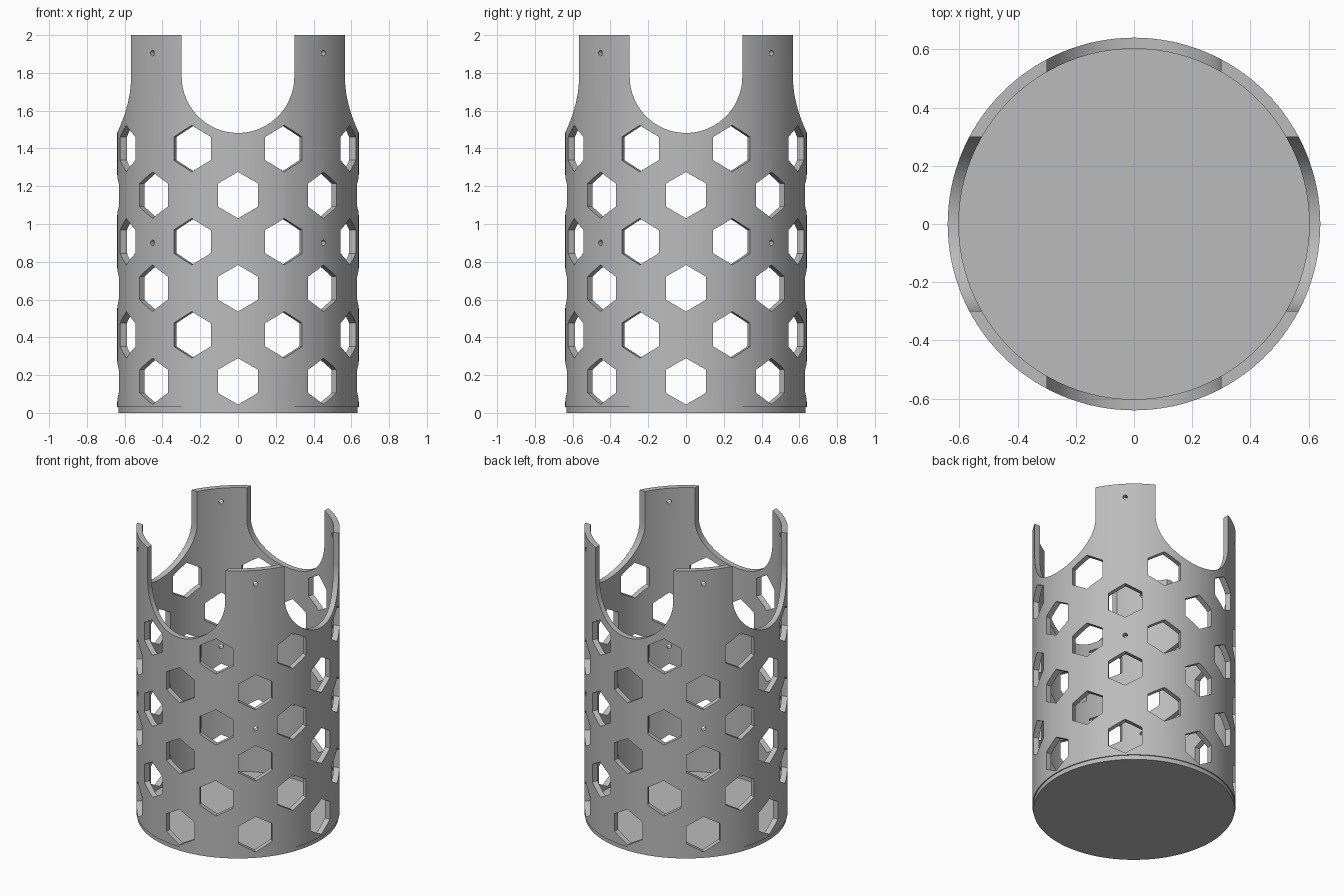
import bpy, bmesh, math
from mathutils import Matrix

cube = bpy.data.objects.get("Cube")
if cube:
    bpy.data.objects.remove(cube)

OUTER, INNER, HEIGHT, FLOOR = 0.64, 0.602, 2.0, 0.03
SEGMENTS = 128

grey = bpy.data.materials.new("plain_grey")
grey.use_nodes = True
colour = (0.5, 0.5, 0.5, 1)
grey.diffuse_color = colour
grey.node_tree.nodes["Principled BSDF"].inputs["Base Color"].default_value = colour


def make_object(name, bm):
    bmesh.ops.recalc_face_normals(bm, faces=bm.faces)
    mesh = bpy.data.meshes.new(name)
    bm.to_mesh(mesh)
    bm.free()
    mesh.materials.append(grey)
    obj = bpy.data.objects.new(name, mesh)
    bpy.context.collection.objects.link(obj)
    return obj


def lathe(name, profile):
    """Spin a closed (radius, height) outline around z."""
    bm = bmesh.new()
    verts = [bm.verts.new((r, 0, z)) for r, z in profile]
    edges = [bm.edges.new((v, verts[i - 1])) for i, v in enumerate(verts)]
    bmesh.ops.spin(bm, geom=verts + edges, axis=(0, 0, 1), cent=(0, 0, 0),
                   angle=math.tau, steps=SEGMENTS, use_merge=True)
    bmesh.ops.remove_doubles(bm, verts=bm.verts, dist=1e-5)
    return make_object(name, bm)


def add_radial_prism(bm, sides, radius, degrees, z):
    """Prism through the wall, pointing outward at the given bearing."""
    place = (Matrix.Rotation(math.radians(degrees), 4, "Z")
             @ Matrix.Translation((0, OUTER, z))
             @ Matrix.Rotation(math.pi / 2, 4, "X"))
    bmesh.ops.create_cone(bm, cap_ends=True, segments=sides, radius1=radius,
                          radius2=radius, depth=0.3, matrix=place)


def arch_cutter(name, degrees):
    """Round-bottomed slot running right across the top."""
    half, centre_z, steps = 0.298, 1.78, 48
    bm = bmesh.new()
    outline = [(half, HEIGHT + 0.2), (-half, HEIGHT + 0.2)]
    for i in range(steps + 1):
        a = math.pi * (1 + i / steps)
        outline.append((half * math.cos(a), centre_z + half * math.sin(a)))
    face = bm.faces.new([bm.verts.new((x, -1, z)) for x, z in outline])
    out = bmesh.ops.extrude_face_region(bm, geom=[face])
    moved = [v for v in out["geom"] if isinstance(v, bmesh.types.BMVert)]
    bmesh.ops.translate(bm, verts=moved, vec=(0, 2, 0))
    bmesh.ops.rotate(bm, verts=bm.verts,
                     matrix=Matrix.Rotation(math.radians(degrees), 3, "Z"))
    return make_object(name, bm)


def cut(target, cutter):
    bpy.context.view_layer.objects.active = target
    mod = target.modifiers.new("cut", "BOOLEAN")
    mod.operation = "DIFFERENCE"
    mod.solver = "EXACT"
    mod.object = cutter
    bpy.ops.object.modifier_apply(modifier=mod.name)
    bpy.data.objects.remove(cutter)


# Base plate, slightly narrower than the wall
base_plate = lathe("base_plate", [(0, 0), (0.633, 0), (0.633, FLOOR), (0, FLOOR)])

# Cylindrical wall
wall = lathe("perforated_wall", [(INNER, FLOOR), (OUTER, FLOOR),
                                 (OUTER, HEIGHT), (INNER, HEIGHT)])

# Staggered rows of hexagonal holes, plus the pin holes
bm = bmesh.new()
for row in range(6):
    for i in range(8):
        add_radial_prism(bm, 6, 0.123, 45 * i + 22.5 * (row % 2), 0.167 + 0.2465 * row)
for z in (0.9, 1.905):
    for i in range(4):
        add_radial_prism(bm, 16, 0.015, 45 + 90 * i, z)
cut(wall, make_object("hole_cutter", bm))

# Four arched openings that leave the upright tabs
for degrees in (0, 90):
    cut(wall, arch_cutter("arch_cutter", degrees))

# Smooth curved surfaces, sharp cut edges
for obj in (base_plate, wall):
    bpy.ops.object.select_all(action="DESELECT")
    obj.select_set(True)
    bpy.context.view_layer.objects.active = obj
    bpy.ops.object.shade_smooth_by_angle(angle=math.radians(30))
